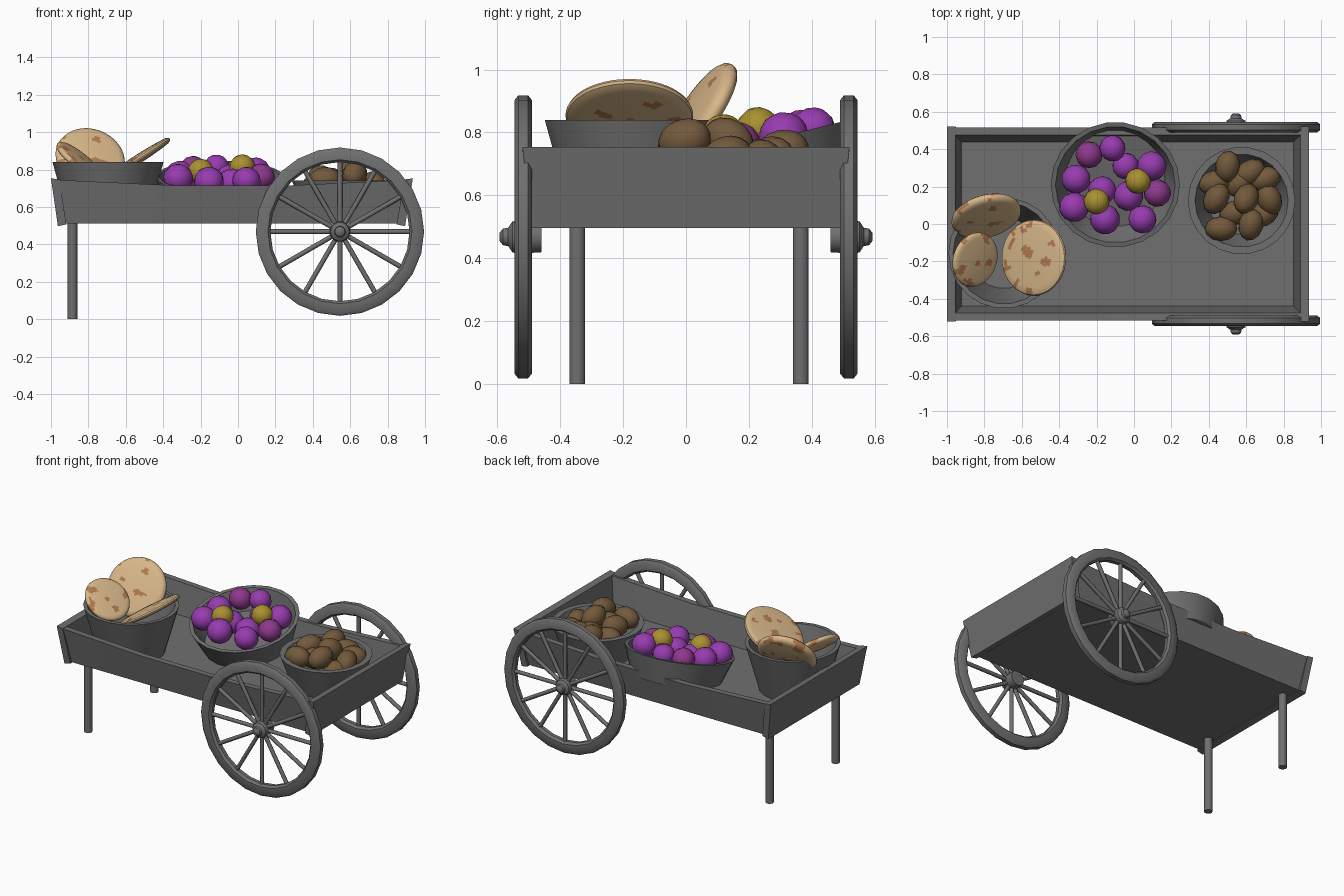
import bpy, bmesh, math, random
from mathutils import Matrix, Vector, Euler, noise

if "Cube" in bpy.data.objects:
    bpy.data.objects.remove(bpy.data.objects["Cube"])

random.seed(4)


def material(name, rgb):
    m = bpy.data.materials.new(name)
    m.diffuse_color = (*rgb, 1)
    m.use_nodes = True
    m.node_tree.nodes["Principled BSDF"].inputs["Base Color"].default_value = m.diffuse_color
    return m


GREY = material("grey wood", (0.16, 0.16, 0.16))
TAN = material("bread tan", (0.68, 0.47, 0.25))
TOAST = material("toasted brown", (0.45, 0.20, 0.075))
PURPLE = material("purple", (0.31, 0.045, 0.43))
PLUM = material("plum", (0.27, 0.04, 0.26))
YELLOW = material("mustard yellow", (0.40, 0.28, 0.03))
BROWN = material("potato brown", (0.17, 0.10, 0.045))


def finish(name, bm, mats, angle=35):
    bmesh.ops.recalc_face_normals(bm, faces=bm.faces[:])
    me = bpy.data.meshes.new(name)
    bm.to_mesh(me)
    bm.free()
    for m in mats:
        me.materials.append(m)
    me.polygons.foreach_set("use_smooth", [True] * len(me.polygons))
    me.set_sharp_from_angle(angle=math.radians(angle))
    ob = bpy.data.objects.new(name, me)
    bpy.context.collection.objects.link(ob)
    return ob


def loft(name, sections):
    """Skin a row of equal loops and cap both ends."""
    bm = bmesh.new()
    rows = [[bm.verts.new(p) for p in s] for s in sections]
    n = len(rows[0])
    for a, b in zip(rows, rows[1:]):
        for i in range(n):
            j = (i + 1) % n
            bm.faces.new((a[i], a[j], b[j], b[i]))
    bm.faces.new(rows[0])
    bm.faces.new(rows[-1])
    return finish(name, bm, [GREY])


def lathe(bm, profile, sides, mat, closed=False):
    """Turn (radius, height) points round z; radius 0 makes a pole."""
    rows = []
    for r, z in profile:
        if r == 0:
            rows.append([bm.verts.new(mat @ Vector((0, 0, z)))] * sides)
        else:
            rows.append([bm.verts.new(mat @ Vector((r * math.cos(t), r * math.sin(t), z)))
                         for t in (2 * math.pi * i / sides for i in range(sides))])
    pairs = list(zip(rows, rows[1:])) + ([(rows[-1], rows[0])] if closed else [])
    for a, b in pairs:
        for i in range(sides):
            j = (i + 1) % sides
            bm.faces.new(list(dict.fromkeys((a[i], a[j], b[j], b[i]))))


# Cart bed: floor, flared side boards with a slight sag, tilted end boards
loft("floor", [[(x, -0.465, 0.512), (x, 0.47, 0.512), (x, 0.47, 0.53), (x, -0.465, 0.53)]
               for x in (-0.94, 0.87)])
for s, label in ((-1, "front"), (1, "back")):
    loft(label + "_side_board",
         [[(xb, s * 0.475, 0.512), (xt, s * 0.515, zt), (xt, s * 0.475, zt), (xb, s * 0.435, 0.512)]
          for xb, xt, zt in ((-0.93, -0.965, 0.745), (-0.35, -0.36, 0.716),
                             (0.3, 0.3, 0.716), (0.86, 0.90, 0.745))])
for label, xo, xb, d in (("left", -1.0, -0.963, 0.045), ("right", 0.935, 0.893, -0.045)):
    loft(label + "_end_board",
         [[(xo, s * 0.52, 0.753), (xo + d, s * 0.52, 0.747),
           (xb + d, s * 0.49, 0.507), (xb, s * 0.49, 0.497)] for s in (-1, 1)])

# Legs
for y, label in ((-0.345, "front"), (0.365, "back")):
    bm = bmesh.new()
    lathe(bm, [(0, 0), (0.026, 0), (0.026, 0.52), (0, 0.52)], 10, Matrix.Translation((-0.885, y, 0)))
    finish(label + "_leg", bm, [GREY], 50)

# Wheels: rim, hub and twelve spokes
for s, label in ((-1, "front"), (1, "back")):
    base = Matrix.Translation((0.545, 0, 0.468)) @ Matrix.Rotation(-s * math.pi / 2, 4, 'X')
    bm = bmesh.new()
    lathe(bm, [(0.372, 0.505), (0.385, 0.49), (0.435, 0.49), (0.45, 0.502),
               (0.45, 0.533), (0.435, 0.545), (0.385, 0.545), (0.372, 0.53)], 24, base, True)
    finish(label + "_wheel_rim", bm, [GREY], 40)
    bm = bmesh.new()
    lathe(bm, [(0, 0.46), (0.05, 0.46), (0.055, 0.535), (0.05, 0.552),
               (0.03, 0.565), (0.027, 0.582), (0.014, 0.592), (0, 0.592)], 14, base)
    finish(label + "_wheel_hub", bm, [GREY], 40)
    bm = bmesh.new()
    for k in range(12):
        m = (base @ Matrix.Translation((0, 0, 0.52)) @ Matrix.Rotation(k * math.pi / 6, 4, 'Z')
             @ Matrix.Rotation(math.pi / 2, 4, 'Y'))
        lathe(bm, [(0.013, 0.03), (0.013, 0.38)], 8, m)
    finish(label + "_wheel_spokes", bm, [GREY], 50)


# Bowls: centre of the rim, rim radius, base radius, depth, wall, tilt
def bowl(name, centre, r, rb, depth, wall, tilt=0):
    m = Matrix.Translation(centre) @ Matrix.Rotation(math.radians(tilt), 4, 'X')
    bm = bmesh.new()
    lathe(bm, [(0, -depth), (rb, -depth), (r, 0), (r - wall, 0),
               (rb - wall * 0.8, 0.03 - depth), (0, 0.03 - depth)], 22, m)
    finish(name, bm, [GREY], 30)


bowl("bread_bowl", (-0.695, -0.155, 0.84), 0.297, 0.21, 0.31, 0.025)
bowl("fruit_bowl", (-0.10, 0.21, 0.763), 0.345, 0.285, 0.165, 0.025, 14)
bowl("potato_bowl", (0.575, 0.125, 0.742), 0.287, 0.21, 0.21, 0.038)


# Flat breads: domed discs with toasted patches chosen by noise
def bread(name, centre, normal, r, th, seed):
    m = Matrix.Translation(centre) @ Vector(normal).to_track_quat('Z', 'Y').to_matrix().to_4x4()
    h = th / 2
    dome = [(i / 9 * 0.9 * r, h * (1 - 0.35 * (i / 9) ** 2)) for i in range(10)]
    prof = ([(a, -b) for a, b in dome] + [(0.98 * r, -h * 0.35), (r, 0), (0.98 * r, h * 0.35)]
            + dome[::-1])
    bm = bmesh.new()
    lathe(bm, prof, 54, m)
    for f in bm.faces:
        p = f.calc_center_median() * 17 + Vector((seed, 0, 0))
        f.material_index = 1 if noise.noise(p) > 0.34 else 0
    finish(name, bm, [TAN, TOAST], 40)


bread("right_bread", (-0.535, -0.18, 0.855), (-0.54, 0.0, 0.84), 0.203, 0.05, 3)
bread("back_bread", (-0.79, 0.042, 0.858), (0.22, -0.80, 0.54), 0.19, 0.075, 11)
bread("left_bread", (-0.85, -0.19, 0.848), (0.6, -0.22, 0.76), 0.148, 0.05, 23)


def lump(name, centre, radii, mat, rot):
    m = (Matrix.Translation(centre) @ Euler(rot).to_matrix().to_4x4()
         @ Matrix.Diagonal((*radii, 1)))
    bm = bmesh.new()
    lathe(bm, [(math.sin(math.pi * i / 8) if 0 < i < 8 else 0, -math.cos(math.pi * i / 8))
               for i in range(9)], 12, m)
    finish(name, bm, [mat], 60)


# Round fruit resting along the tilted bowl: x, y, lift above rim plane
fruit = [(-0.24, 0.37, 0, PLUM), (-0.115, 0.405, 0, PURPLE), (-0.31, 0.24, 0, PURPLE),
         (-0.045, 0.31, -0.03, PURPLE), (0.095, 0.31, 0, PURPLE), (0.125, 0.165, 0.01, PLUM),
         (-0.32, 0.09, 0.02, PURPLE), (-0.17, 0.18, -0.02, PURPLE), (-0.155, 0.025, 0.02, PURPLE),
         (-0.03, 0.15, -0.02, PURPLE), (0.045, 0.025, 0.025, PURPLE),
         (-0.2, 0.12, 0.05, YELLOW), (0.022, 0.23, 0.045, YELLOW)]
for i, (x, y, lift, mat) in enumerate(fruit):
    r = 0.07 if mat is YELLOW else random.uniform(0.07, 0.082)
    lump(f"fruit_{i + 1}", (x, y, 0.763 + 0.25 * (y - 0.21) + lift), (r, r, r * 0.95), mat,
         [random.uniform(-0.6, 0.6) for _ in range(3)])

# Potatoes: x, y, z, heading in degrees
potatoes = [(0.50, 0.305, 0.74, 80), (0.62, 0.275, 0.72, 35), (0.70, 0.24, 0.71, 20),
            (0.44, 0.135, 0.755, 60), (0.60, 0.135, 0.775, 70), (0.725, 0.13, 0.72, 110),
            (0.465, -0.025, 0.745, 0), (0.625, -0.005, 0.775, 75), (0.43, 0.22, 0.71, 10),
            (0.57, 0.22, 0.71, 50), (0.54, 0.06, 0.725, 20), (0.70, 0.06, 0.68, 45)]
for i, (x, y, z, a) in enumerate(potatoes):
    lump(f"potato_{i + 1}", (x, y, z), (0.088, 0.066, 0.068), BROWN,
         (0, random.uniform(-0.5, 0.5), math.radians(a)))
